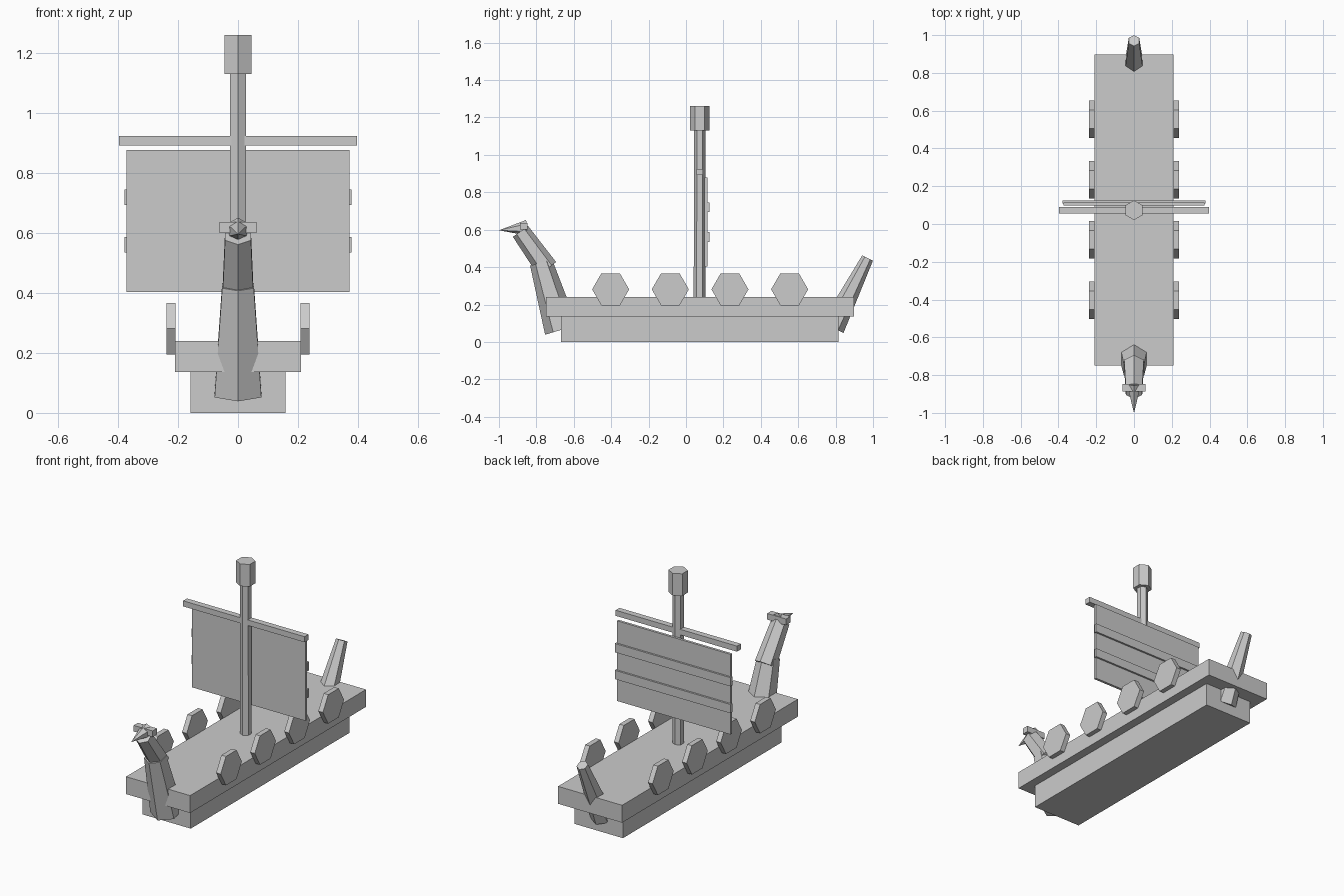
import bpy
from math import atan2, hypot, pi

if "Cube" in bpy.data.objects:
    bpy.data.objects.remove(bpy.data.objects["Cube"])


def box(name, x, y, z):
    """Box centred across x with half width x, spanning ranges y and z."""
    bpy.ops.mesh.primitive_cube_add(size=1, location=(0, sum(y) / 2, sum(z) / 2))
    ob = bpy.context.object
    ob.name = name
    ob.scale = (2 * x, y[1] - y[0], z[1] - z[0])
    bpy.ops.object.transform_apply(location=False, rotation=False, scale=True)
    return ob


def taper(name, p0, p1, r0, r1):
    """Six-sided tapered post on the centre plane between (y, z) points."""
    dy, dz = p1[0] - p0[0], p1[1] - p0[1]
    bpy.ops.mesh.primitive_cone_add(
        vertices=6, radius1=r0, radius2=r1, depth=hypot(dy, dz),
        location=(0, (p0[0] + p1[0]) / 2, (p0[1] + p1[1]) / 2),
        rotation=(atan2(-dy, dz), 0, 0))
    bpy.context.object.name = name


# Hull
box("lower_hull", 0.158, (-0.668, 0.816), (0, 0.137))
box("upper_hull", 0.21, (-0.748, 0.898), (0.137, 0.24))

# Mast, lookout and yard
MAST_Y = 0.073
taper("mast", (MAST_Y, 0.2), (MAST_Y, 1.132), 0.032, 0.03)
taper("lookout", (MAST_Y, 1.131), (MAST_Y, 1.262), 0.052, 0.052)
box("yard", 0.398, (0.055, 0.091), (0.892, 0.925))

# Sail with two raised bands on its rear face
box("sail", 0.372, (0.099, 0.114), (0.403, 0.878))
for i, z in enumerate((0.561, 0.72)):
    box(f"sail_band_{i + 1}", 0.379, (0.108, 0.125), (z - 0.026, z + 0.026))

# Shields along both sides
for side, sx in (("left", -1), ("right", 1)):
    for i in range(4):
        bpy.ops.mesh.primitive_cylinder_add(
            vertices=6, radius=0.099, depth=0.03,
            location=(sx * 0.223, -0.403 + 0.319 * i, 0.281),
            rotation=(0, pi / 2, 0))
        bpy.context.object.name = f"shield_{side}_{i + 1}"

# Figurehead: two neck pieces, pointed head and crossbar horns
taper("lower_neck", (-0.667, 0.0645), (-0.775, 0.425), 0.09, 0.061)
taper("upper_neck", (-0.743, 0.392), (-0.885, 0.591), 0.06, 0.05)
taper("head", (-0.851, 0.61), (-1.0, 0.597), 0.042, 0.0)
box("horns", 0.062, (-0.888, -0.848), (0.601, 0.637))

# Stern post
taper("stern_post", (0.784, 0.077), (0.971, 0.449), 0.065, 0.032)
